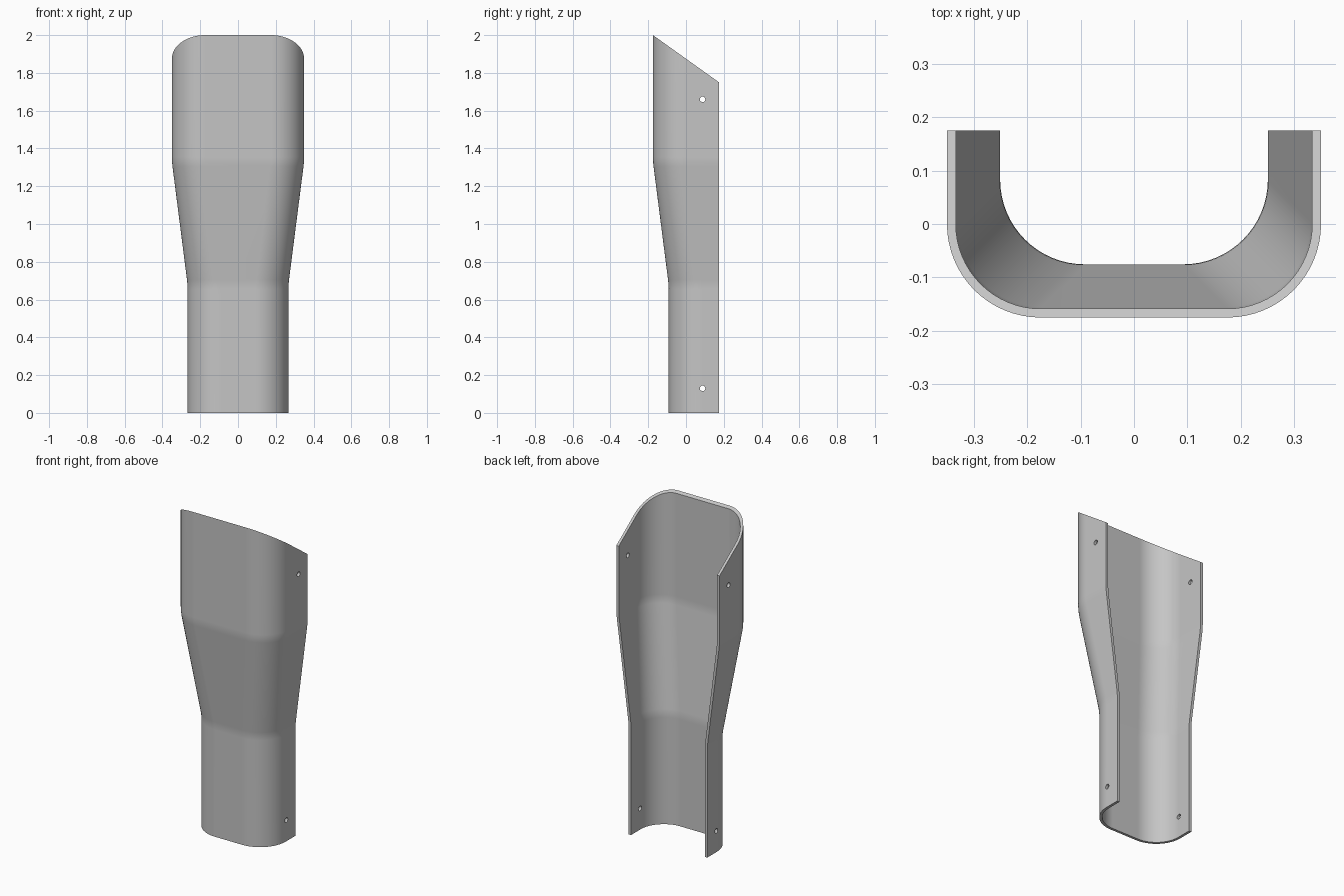
import bpy
import bmesh
from math import sin, cos, pi, radians
from mathutils import Matrix

cube = bpy.data.objects.get("Cube")
if cube:
    bpy.data.objects.remove(cube, do_unlink=True)

WALL = 0.0165
BACK = 0.175          # rear edge of both side walls
RADIUS = 0.175        # outer corner radius
WIDE, NARROW = 0.35, 0.267
ARC_STEPS = 16

grey = bpy.data.materials.new("plain grey")
grey.use_nodes = True
colour = (0.56, 0.56, 0.56, 1)
grey.diffuse_color = colour
grey.node_tree.nodes["Principled BSDF"].inputs["Base Color"].default_value = colour


def u_section(half):
    """Outer wall from the left rear edge round the front, then the inner wall back."""
    cx, cy = half - RADIUS, half - WIDE
    cy = -cy
    points = []
    for r in (RADIUS, RADIUS - WALL):
        side = [(cx + r, BACK)]
        side += [(cx + r * cos(a), cy - r * sin(a))
                 for a in (i * pi / 2 / ARC_STEPS for i in range(ARC_STEPS + 1))]
        run = side + [(-x, y) for x, y in reversed(side)]
        points += run if r == RADIUS else run[::-1]
    return points


def slanted_top(y):
    return 1.875 - y * 0.25 / 0.35


# Shell: sections lofted upwards, with softened bends at both ends of the taper
bends = [(0, 0), (0.655, 0), (0.68, 0.01), (0.705, 0.038),
         (1.305, 0.962), (1.33, 0.99), (1.355, 1), (None, 1)]
bm = bmesh.new()
rings = []
for z, t in bends:
    section = u_section(NARROW + (WIDE - NARROW) * t)
    rings.append([bm.verts.new((x, y, slanted_top(y) if z is None else z))
                  for x, y in section])
n = len(rings[0])
for low, high in zip(rings, rings[1:]):
    for i in range(n):
        j = (i + 1) % n
        bm.faces.new((low[i], low[j], high[j], high[i]))
for ring in (rings[0], rings[-1]):
    for i in range(n // 2 - 1):
        bm.faces.new((ring[i], ring[i + 1], ring[n - 2 - i], ring[n - 1 - i]))
bmesh.ops.recalc_face_normals(bm, faces=bm.faces)
mesh = bpy.data.meshes.new("guard_shell")
bm.to_mesh(mesh)
bm.free()
mesh.materials.append(grey)
shell = bpy.data.objects.new("guard_shell", mesh)
bpy.context.collection.objects.link(shell)

# Fixing holes through both side walls
bm = bmesh.new()
for z in (0.13, 1.66):
    place = Matrix.Translation((0, 0.0875, z)) @ Matrix.Rotation(pi / 2, 4, "Y")
    bmesh.ops.create_cone(bm, cap_ends=True, segments=24, radius1=0.0145,
                          radius2=0.0145, depth=1, matrix=place)
hole_mesh = bpy.data.meshes.new("hole_cutter")
bm.to_mesh(hole_mesh)
bm.free()
hole_mesh.materials.append(grey)
cutter = bpy.data.objects.new("hole_cutter", hole_mesh)
cutter.hide_render = True
bpy.context.collection.objects.link(cutter)

bpy.ops.object.select_all(action="DESELECT")
shell.select_set(True)
bpy.context.view_layer.objects.active = shell
cut = shell.modifiers.new("holes", "BOOLEAN")
cut.operation = "DIFFERENCE"
cut.solver = "EXACT"
cut.object = cutter
bpy.ops.object.modifier_apply(modifier=cut.name)
bpy.data.objects.remove(cutter, do_unlink=True)

# Smooth walls with crisp rims
bpy.ops.object.shade_smooth_by_angle(angle=radians(30))
weighted = shell.modifiers.new("even_shading", "WEIGHTED_NORMAL")
weighted.keep_sharp = True
